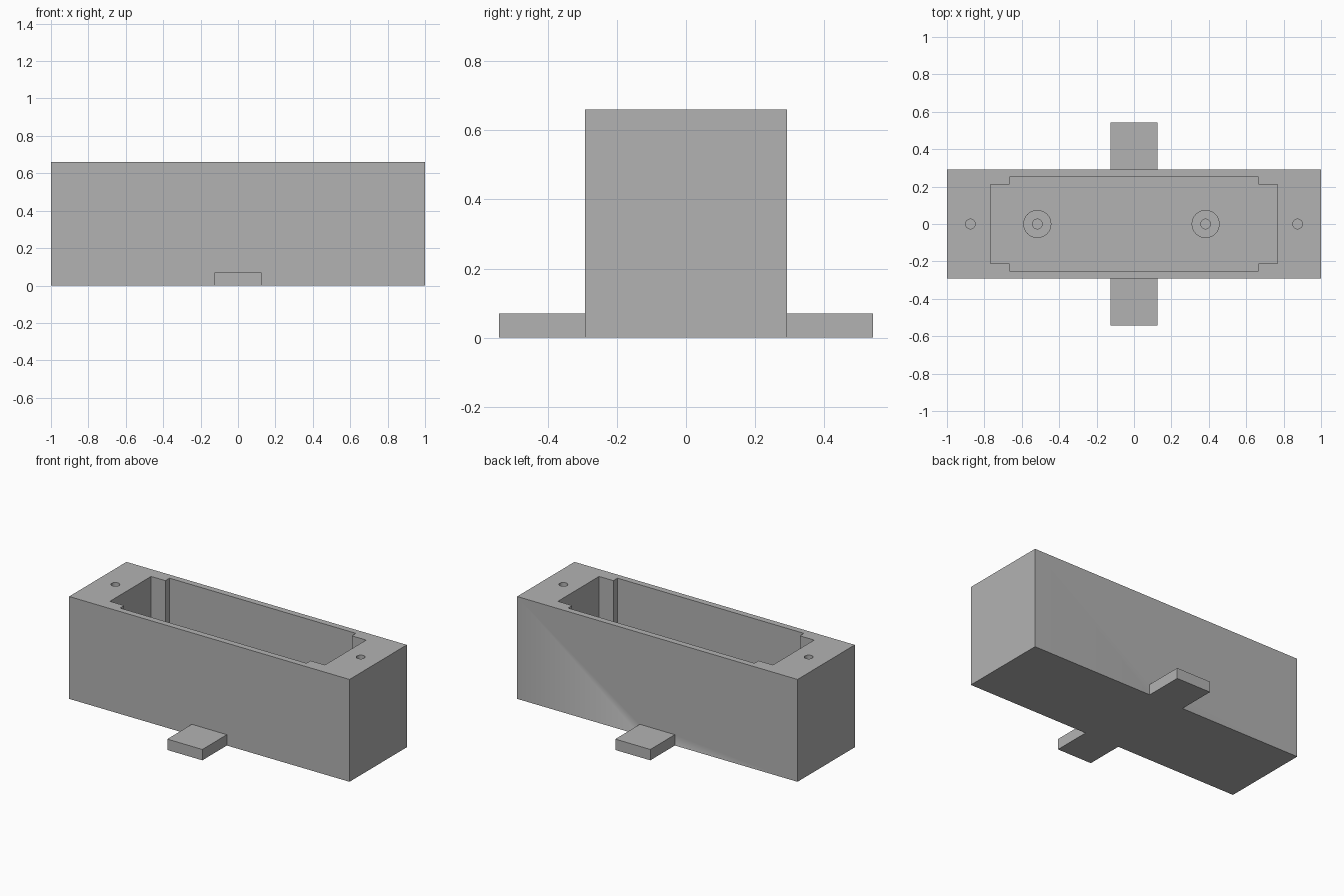
import bpy
from mathutils import Vector

cube = bpy.data.objects.get("Cube")
if cube:
    bpy.data.objects.remove(cube, do_unlink=True)

HEIGHT, FLOOR = 0.66, 0.07
POST_TOP = 0.2
ABOVE = HEIGHT + 0.1

grey = bpy.data.materials.new("light_grey")
grey.use_nodes = True
colour = (0.45, 0.45, 0.45, 1)
grey.diffuse_color = colour
grey.node_tree.nodes["Principled BSDF"].inputs["Base Color"].default_value = colour


def box(name, half_x, half_y, z0, z1):
    bpy.ops.mesh.primitive_cube_add(size=2, location=(0, 0, (z0 + z1) / 2))
    ob = bpy.context.object
    ob.name = name
    ob.scale = Vector((half_x, half_y, (z1 - z0) / 2))
    bpy.ops.object.transform_apply(location=True, rotation=False, scale=True)
    ob.data.materials.append(grey)
    return ob


def cylinder(name, x, radius, z0, z1):
    bpy.ops.mesh.primitive_cylinder_add(vertices=32, radius=radius, depth=z1 - z0,
                                        location=(x, 0, (z0 + z1) / 2))
    ob = bpy.context.object
    ob.name = name
    ob.data.materials.append(grey)
    return ob


def combine(target, tool, operation):
    """Apply a boolean to the target and remove the tool."""
    mod = target.modifiers.new(operation, 'BOOLEAN')
    mod.operation, mod.object, mod.solver = operation, tool, 'EXACT'
    bpy.context.view_layer.objects.active = target
    bpy.ops.object.modifier_apply(modifier=mod.name)
    bpy.data.objects.remove(tool, do_unlink=True)


# Housing block with a mounting tab on the front and back
housing = box("housing", 1, 0.292, 0, HEIGHT)
combine(housing, box("mounting_tabs", 0.125, 0.542, 0, FLOOR), 'UNION')

# Open cavity, widened along the long walls
cavity = box("cavity_cutter", 0.767, 0.21, FLOOR, ABOVE)
combine(cavity, box("recess_cutter", 0.665, 0.252, FLOOR, ABOVE), 'UNION')
combine(housing, cavity, 'DIFFERENCE')

# Lid screw holes in the end walls
for x in (-0.875, 0.875):
    combine(housing, cylinder("screw_cutter", x, 0.026, HEIGHT - 0.3, ABOVE), 'DIFFERENCE')

# Hollow posts standing on the cavity floor
for x in (-0.517, 0.383):
    combine(housing, cylinder("post", x, 0.075, FLOOR - 0.03, POST_TOP), 'UNION')
    combine(housing, cylinder("post_cutter", x, 0.026, FLOOR, ABOVE), 'DIFFERENCE')

# Smooth the round walls, keep the block edges sharp
bpy.ops.object.select_all(action='DESELECT')
housing.select_set(True)
bpy.context.view_layer.objects.active = housing
bpy.ops.object.shade_smooth_by_angle(angle=0.6)
